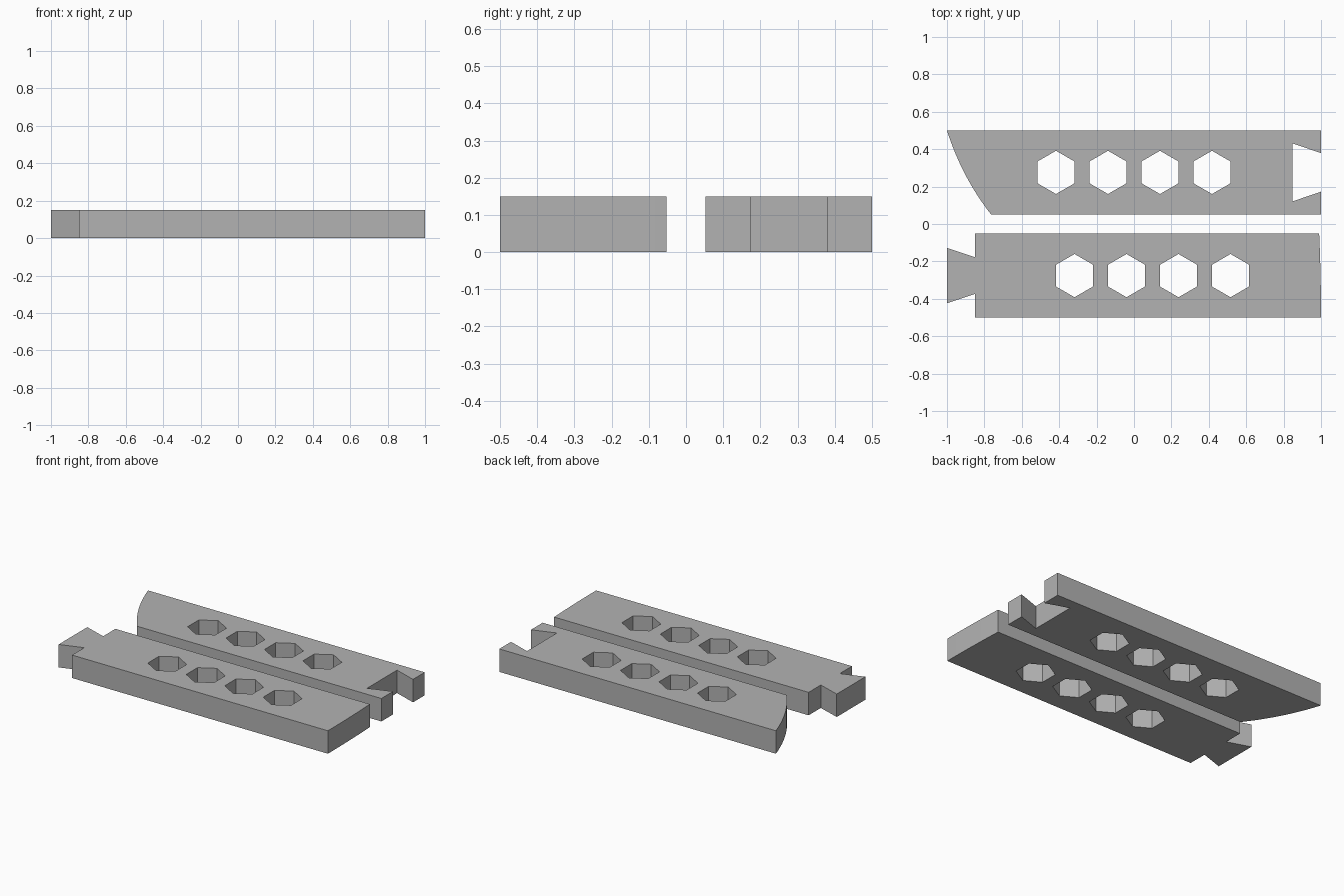
import bpy, bmesh, math

if "Cube" in bpy.data.objects:
    bpy.data.objects.remove(bpy.data.objects["Cube"])

THICK = 0.15   # plate height
MID = 0.276    # distance of each plate's centre line from y = 0
EDGE, INNER = 0.5, 0.052

grey = bpy.data.materials.new("mid grey")
grey.diffuse_color = (0.45, 0.45, 0.45, 1)
grey.use_nodes = True
grey.node_tree.nodes["Principled BSDF"].inputs["Base Color"].default_value = grey.diffuse_color


def hexagon(cx, cy, r=0.1155):
    """Hexagonal outline with points facing +y and -y."""
    return [(cx + r * math.cos(math.radians(30 + 60 * i)),
             cy + r * math.sin(math.radians(30 + 60 * i))) for i in range(6)]


def curve(p, c, q, n=16):
    """Quadratic curve from p to q with control point c."""
    return [tuple((1 - t) ** 2 * a + 2 * t * (1 - t) * b + t * t * d
                  for a, b, d in zip(p, c, q))
            for t in (i / n for i in range(n + 1))]


def plate(name, outline, holes):
    """Fill an outline around its holes and extrude it upward."""
    bm = bmesh.new()
    edges = []
    for loop in [outline] + holes:
        vs = [bm.verts.new((x, y, 0)) for x, y in loop]
        edges += [bm.edges.new((v, vs[i - 1])) for i, v in enumerate(vs)]
    bmesh.ops.triangle_fill(bm, use_beauty=True, use_dissolve=False,
                            edges=edges, normal=(0, 0, 1))
    top = bmesh.ops.extrude_face_region(bm, geom=bm.faces[:],
                                        use_keep_orig=True)["geom"]
    bmesh.ops.translate(bm, vec=(0, 0, THICK),
                        verts=[g for g in top if isinstance(g, bmesh.types.BMVert)])
    bmesh.ops.recalc_face_normals(bm, faces=bm.faces[:])
    me = bpy.data.meshes.new(name)
    bm.to_mesh(me)
    bm.free()
    me.materials.append(grey)
    ob = bpy.data.objects.new(name, me)
    bpy.context.collection.objects.link(ob)
    bpy.context.view_layer.objects.active = ob
    ob.select_set(True)
    bpy.ops.object.shade_smooth_by_angle(angle=math.radians(15))
    ob.select_set(False)


# Rear plate: curved left end, dovetail socket on the right
rear = curve((-1, EDGE), (-0.92, 0.25), (-0.765, INNER)) + [
    (1, INNER), (1, MID - 0.103), (0.848, MID - 0.155),
    (0.848, MID + 0.155), (1, MID + 0.103), (1, EDGE)]
plate("socket_plate", rear,
      [hexagon(-0.417 + 0.278 * i, MID) for i in range(4)])

# Front plate: dovetail tongue on the left, very slightly bowed right end
front = curve((1, -EDGE), (1, -0.276), (0.99, -INNER)) + [
    (-0.85, -INNER), (-0.85, -MID + 0.098), (-1, -MID + 0.148),
    (-1, -MID - 0.148), (-0.85, -MID - 0.098), (-0.85, -EDGE)]
plate("tongue_plate", front,
      [hexagon(-0.318 + 0.278 * i, -MID) for i in range(4)])
